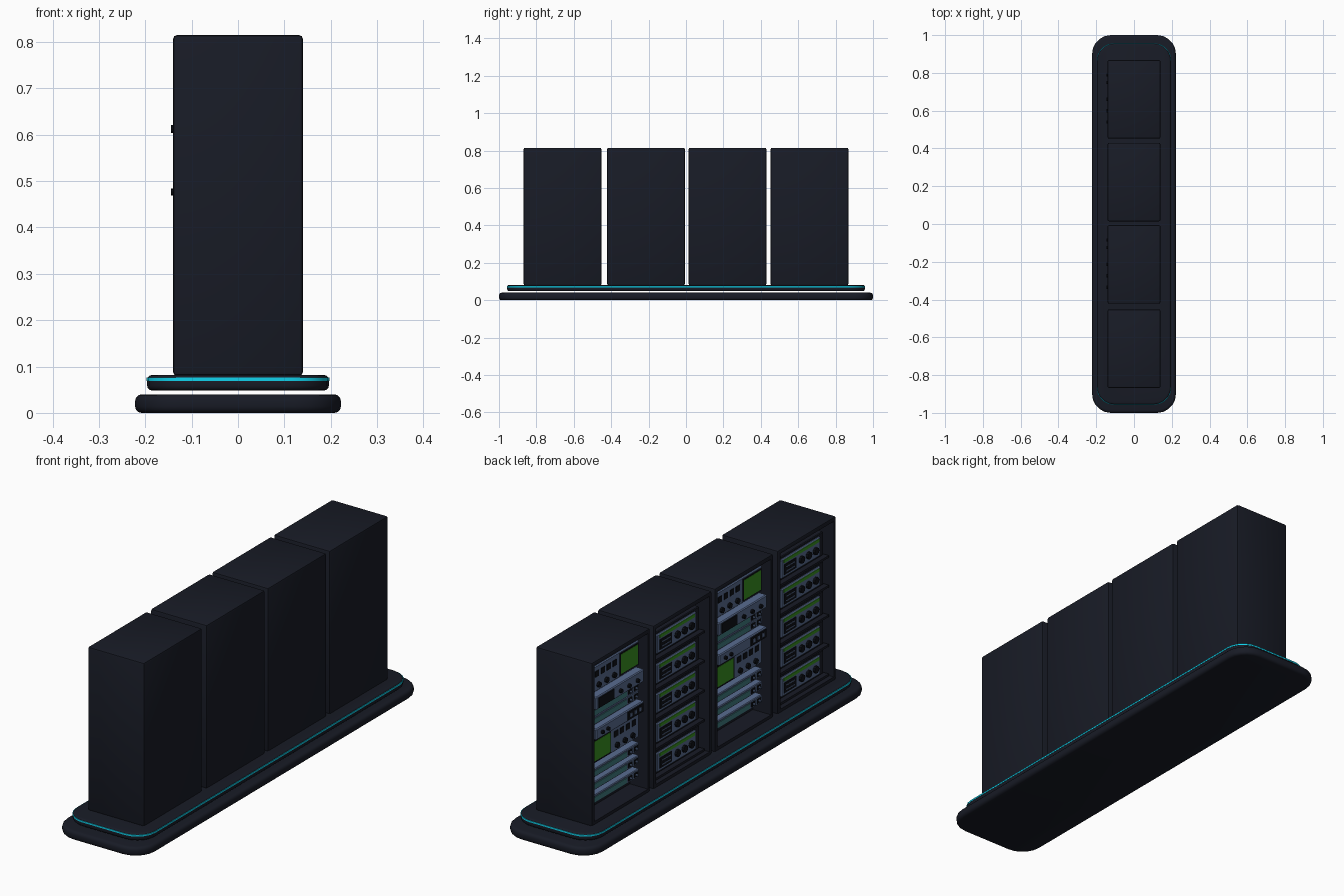
import bpy, bmesh, math
from mathutils import Matrix

if "Cube" in bpy.data.objects:
    bpy.data.objects.remove(bpy.data.objects["Cube"])


def material(name, rgb):
    m = bpy.data.materials.new(name)
    m.diffuse_color = (*rgb, 1)
    m.use_nodes = True
    m.node_tree.nodes["Principled BSDF"].inputs["Base Color"].default_value = m.diffuse_color
    return m


DARK = material("dark_casing", (0.009, 0.011, 0.019))
BLACK = material("black_detail", (0.004, 0.005, 0.008))
SLATE = material("slate_panel", (0.10, 0.15, 0.28))
TEAL = material("teal_panel", (0.05, 0.20, 0.21))
GREEN = material("green_screen", (0.04, 0.28, 0.015))
CYAN = material("cyan_glow", (0.005, 0.65, 0.85))


def finish(name, bm, mat, smooth=False):
    bmesh.ops.recalc_face_normals(bm, faces=bm.faces)
    me = bpy.data.meshes.new(name)
    bm.to_mesh(me)
    bm.free()
    me.materials.append(mat)
    ob = bpy.data.objects.new(name, me)
    bpy.context.collection.objects.link(ob)
    if smooth:
        bpy.ops.object.select_all(action='DESELECT')
        ob.select_set(True)
        bpy.context.view_layer.objects.active = ob
        bpy.ops.object.shade_smooth_by_angle(angle=math.radians(35))
    return ob


def box_bm(x0, x1, y0, y1, z0, z1, bevel=0, seg=2):
    bm = bmesh.new()
    mat = Matrix.Translation(((x0 + x1) / 2, (y0 + y1) / 2, (z0 + z1) / 2)) @ \
        Matrix.Diagonal((x1 - x0, y1 - y0, z1 - z0, 1))
    bmesh.ops.create_cube(bm, size=1, matrix=mat)
    if bevel:
        bmesh.ops.bevel(bm, geom=bm.edges[:], offset=bevel, segments=seg,
                        affect='EDGES', profile=0.5)
    return bm


def plate(name, hx, hy, z0, z1, radius, mat, bevel=0):
    """Slab with rounded plan corners and a rounded rim."""
    bm = bmesh.new()
    vs = []
    for k, (sx, sy) in enumerate([(1, 1), (-1, 1), (-1, -1), (1, -1)]):
        for i in range(6):
            a = math.pi / 2 * (k + i / 5)
            vs.append(bm.verts.new((sx * (hx - radius) + radius * math.cos(a),
                                    sy * (hy - radius) + radius * math.sin(a), z0)))
    f = bm.faces.new(vs)
    ext = bmesh.ops.extrude_face_region(bm, geom=[f])
    bmesh.ops.translate(bm, vec=(0, 0, z1 - z0),
                        verts=[v for v in ext['geom'] if isinstance(v, bmesh.types.BMVert)])
    if bevel:
        rim = [e for e in bm.edges if abs(e.verts[0].co.z - e.verts[1].co.z) < 1e-6]
        bmesh.ops.bevel(bm, geom=rim, offset=bevel, segments=3, affect='EDGES', profile=0.5)
    return finish(name, bm, mat, True)


# Two-tier base with a glowing line round the upper tier
plate("base_plate", 0.222, 1.0, 0.0, 0.04, 0.10, DARK, 0.014)
plate("upper_plate", 0.196, 0.956, 0.048, 0.082, 0.09, DARK, 0.011)
plate("glow_strip", 0.197, 0.957, 0.069, 0.076, 0.09, CYAN)

FACE = -0.11   # x of the instrument fronts
BACK = -0.05   # x of the recess back wall


def cabinet(yc):
    bm = box_bm(-0.14, 0.14, yc - 0.208, yc + 0.208, 0.08, 0.815, 0.008)
    front = max((f for f in bm.faces if f.normal.x < -0.9), key=lambda f: f.calc_area())
    bmesh.ops.inset_individual(bm, faces=[front], thickness=0.014)
    ext = bmesh.ops.extrude_face_region(bm, geom=[front])
    bmesh.ops.translate(bm, vec=(BACK + 0.14, 0, 0),
                        verts=[v for v in ext['geom'] if isinstance(v, bmesh.types.BMVert)])
    if front.is_valid:
        bmesh.ops.delete(bm, geom=[front], context='FACES_ONLY')
    finish("cabinet", bm, DARK, True)


def block(name, yc, u0, u1, z0, z1, mat, front=FACE, back=BACK, bevel=0):
    """Box seen from the open side: u runs left to right, towards -y."""
    finish(name, box_bm(front, back, yc - u1, yc - u0, z0, z1, bevel, 1), mat)


def knob(yc, u, z, r, front=FACE, mat=BLACK):
    bm = bmesh.new()
    m = Matrix.Translation((front - 0.004, yc - u, z)) @ Matrix.Rotation(math.pi / 2, 4, 'Y')
    bmesh.ops.create_cone(bm, cap_ends=True, segments=10, radius1=r, radius2=r,
                          depth=0.012, matrix=m)
    finish("knob", bm, mat)


def detail(name, yc, u, z, w, h, mat, front=FACE):
    block(name, yc, u - w / 2, u + w / 2, z - h / 2, z + h / 2, mat, front - 0.003, front + 0.003)


def scope(yc, z0, z1, s):
    """Instrument with a screen on side s, buttons and knobs on the other."""
    zc = (z0 + z1) / 2
    block("scope_body", yc, -0.17, 0.17, z0, z1, SLATE, bevel=0.004)
    detail("scope_bezel", yc, s * 0.097, zc, 0.132, 0.1, BLACK, FACE + 0.001)
    detail("scope_screen", yc, s * 0.097, zc, 0.12, 0.088, GREEN)
    for i in range(4):
        detail("scope_button", yc, -s * (0.005 + i * 0.042), zc + 0.022, 0.026, 0.026, BLACK)
    for i in range(3):
        knob(yc, -s * (0.01 + i * 0.055), zc - 0.03, 0.012)


def server(yc, z):
    block("server_body", yc, -0.17, 0.17, z - 0.019, z + 0.019, SLATE, bevel=0.003)
    detail("server_grille", yc, -0.035, z, 0.23, 0.022, TEAL)
    for u in (0.105, 0.145):
        detail("server_port", yc, u, z, 0.026, 0.02, BLACK)
        knob(yc, u, z, 0.005, FACE - 0.002, SLATE)


def mixed_rack(yc):
    cabinet(yc)
    scope(yc, 0.652, 0.768, 1)
    # Protruding unit with a display
    f = -0.135
    block("display_unit", yc, -0.17, 0.17, 0.587, 0.645, SLATE, f, bevel=0.004)
    detail("unit_display", yc, -0.10, 0.616, 0.11, 0.044, BLACK, f)
    for i in range(3):
        knob(yc, 0.0 + i * 0.06, 0.612, 0.009, f)
    for z in (0.562, 0.525):
        server(yc, z)
    # Protruding power unit with sockets
    block("power_unit", yc, -0.17, 0.17, 0.452, 0.502, SLATE, f, bevel=0.004)
    detail("socket_panel", yc, 0.105, 0.477, 0.11, 0.036, BLACK, f)
    for i in range(3):
        detail("socket", yc, 0.073 + i * 0.032, 0.477, 0.014, 0.016, SLATE, f - 0.002)
    for u in (-0.13, -0.09):
        knob(yc, u, 0.477, 0.008, f)
    scope(yc, 0.332, 0.446, -1)
    for z in (0.29, 0.232, 0.172):
        server(yc, z)


def module_rack(yc):
    cabinet(yc)
    for i in range(5):
        z = 0.697 - i * 0.133
        # Dark carrier, shelf lip and the module itself
        block("carrier", yc, -0.17, 0.17, z - 0.053, z + 0.053, DARK, FACE + 0.008, bevel=0.003)
        block("shelf", yc, -0.18, 0.18, z - 0.064, z - 0.054, DARK, FACE - 0.012)
        block("module_body", yc, -0.14, 0.14, z - 0.043, z + 0.043, SLATE, bevel=0.004)
        detail("module_light", yc, 0, z + 0.032, 0.25, 0.014, GREEN)
        detail("module_display", yc, -0.08, z - 0.006, 0.085, 0.046, BLACK)
        for j in range(2):
            detail("display_line", yc, -0.08, z + 0.004 - j * 0.02, 0.06, 0.004, SLATE, FACE - 0.002)
        for j in range(3):
            knob(yc, 0.0 + j * 0.05, z - 0.006, 0.016)


# Four cabinets in a row, alternating contents
mixed_rack(0.66)
module_rack(0.222)
mixed_rack(-0.214)
module_rack(-0.66)
